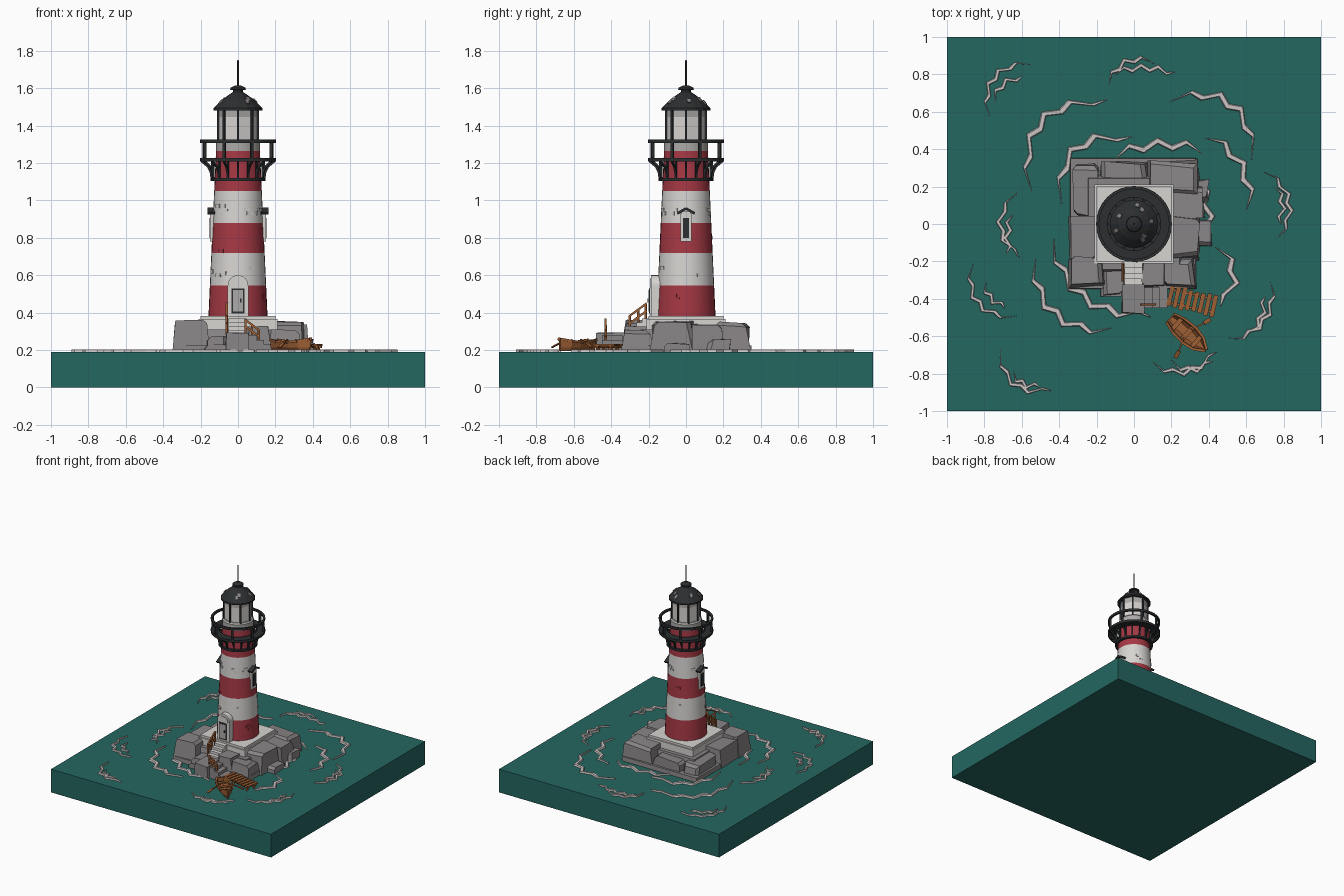
import bpy, bmesh, math, random
from math import sin, cos, pi, radians
from mathutils import Vector, Matrix

if "Cube" in bpy.data.objects:
    bpy.data.objects.remove(bpy.data.objects["Cube"])

random.seed(4)

def mat(name, r, g, b):
    m = bpy.data.materials.new(name)
    m.diffuse_color = (r, g, b, 1)
    m.use_nodes = True
    m.node_tree.nodes["Principled BSDF"].inputs["Base Color"].default_value = m.diffuse_color
    return m

TEAL = mat("sea_teal", .018, .135, .118)
RED = mat("stripe_red", .38, .04, .058)
WHITE = mat("wall_white", .68, .66, .64)
ROCK = mat("rock_grey", .25, .235, .24)
PALE = mat("pale_stone", .42, .41, .40)
DARK = mat("iron_dark", .025, .028, .03)
WOOD = mat("wood_brown", .34, .115, .035)
FOAM = mat("foam", .60, .55, .55)

def make(name, verts, faces, mats, idx=None, smooth=False):
    me = bpy.data.meshes.new(name)
    me.from_pydata(verts, [], faces)
    for m in (mats if isinstance(mats, list) else [mats]):
        me.materials.append(m)
    if idx:
        for p, i in zip(me.polygons, idx):
            p.material_index = i
    bm = bmesh.new(); bm.from_mesh(me)
    bmesh.ops.recalc_face_normals(bm, faces=bm.faces)
    bm.to_mesh(me); bm.free()
    ob = bpy.data.objects.new(name, me)
    bpy.context.collection.objects.link(ob)
    if smooth:
        bpy.ops.object.select_all(action='DESELECT')
        ob.select_set(True); bpy.context.view_layer.objects.active = ob
        bpy.ops.object.shade_smooth_by_angle(angle=radians(30))
    return ob

QUADS = [(0, 1, 3, 2), (4, 6, 7, 5), (0, 4, 5, 1), (2, 3, 7, 6), (0, 2, 6, 4), (1, 5, 7, 3)]

def box(name, lo, hi, m, rot=0, taper=1, jit=0):
    """Box by two corners, turned about its own z axis, with optional taper and jitter."""
    c = (Vector(lo) + Vector(hi)) / 2
    h = (Vector(hi) - Vector(lo)) / 2
    vs = []
    for x in (-1, 1):
        for y in (-1, 1):
            for z in (-1, 1):
                k = taper if z > 0 else 1
                v = Vector((x * h.x * k, y * h.y * k, z * h.z))
                v += Vector([random.uniform(-jit, jit) for _ in range(2)] + [random.uniform(-jit, 0) if z > 0 else 0])
                vs.append(c + Matrix.Rotation(rot, 3, 'Z') @ v)
    return make(name, vs, QUADS, m)

def bar(name, a, b, w, m, h=None):
    """Square bar between two points."""
    a, b = Vector(a), Vector(b)
    d = (b - a).normalized()
    s = d.cross(Vector((0, 0, 1)) if abs(d.z) < .95 else Vector((a.x, a.y, 0)) if a.xy.length > .01 else Vector((1, 0, 0))).normalized()
    u = s.cross(d) * (h or w) / 2
    s = s * w / 2
    return make(name, [p + i * s + j * u for p in (a, b) for i in (-1, 1) for j in (-1, 1)], QUADS, m)

def lathe(name, prof, mats, idx=None, n=32, smooth=True, closed=False, off=0):
    """Turned profile of (radius, z); idx is the material of each profile segment."""
    vs = [(r * cos(2 * pi * (k + off) / n), r * sin(2 * pi * (k + off) / n), z) for r, z in prof for k in range(n)]
    fs, ids, L = [], [], len(prof)
    for i in range(L if closed else L - 1):
        j = (i + 1) % L
        for k in range(n):
            fs.append((i * n + k, i * n + (k + 1) % n, j * n + (k + 1) % n, j * n + k))
            ids.append(idx[i] if idx else 0)
    if not closed:
        fs += [tuple(range(n)), tuple(range((L - 1) * n, L * n))]
        ids += [idx[0] if idx else 0, idx[-1] if idx else 0]
    return make(name, vs, fs, mats, ids, smooth)

def ring(name, r0, r1, z0, z1, m):
    return lathe(name, [(r0, z0), (r1, z0), (r1, z1), (r0, z1)], m, closed=True)

# sea block
box("sea", (-1, -1, 0), (1, 1, .19), TEAL)

# foam: zigzag tapered ribbons from p to q, bulging away from the island
def foam(x0, y0, x1, y1, bulge, w):
    p, q = Vector((x0, y0, 0)), Vector((x1, y1, 0))
    ch = q - p
    nrm = Vector((-ch.y, ch.x, 0)).normalized()
    if nrm.dot(p + q) < 0:
        nrm = -nrm
    n = max(5, int(ch.length / (w * 2.1)))
    vs, fs = [], []
    for i in range(n + 1):
        t = i / n
        c = p + ch * t + nrm * (bulge * 4 * t * (1 - t) + w * (.65 if i % 2 else -.65))
        e = nrm * w * (.1 + .5 * min(1, 4 * t * (1 - t) * 1.3))
        vs += [c - e + Vector((0, 0, .185)), c + e + Vector((0, 0, .185)), c + e * .6 + Vector((0, 0, .202)), c - e * .6 + Vector((0, 0, .202))]
        if i:
            fs += [(4 * i - 4 + k, 4 * i - 4 + (k + 1) % 4, 4 * i + (k + 1) % 4, 4 * i + k) for k in range(4)]
    make("foam", vs, fs + [(0, 1, 2, 3), tuple(4 * n + k for k in range(4))], FOAM)

for a in [(-.56, .18, -.13, .65, .2), (-.4, .12, 0, .45, .16), (-.1, .37, .36, .4, .04), (.2, .67, .64, .36, .16),
          (.4, .47, .62, .09, .07), (-.54, -.2, -.13, -.57, .13), (-.44, -.1, .1, -.48, .14), (.45, -.12, .44, -.44, .09),
          (.35, .24, .38, -.1, .03), (-.42, .53, -.2, .62, .0)][:9]:
    foam(*a, .032)
for a in [(-.78, .58, -.56, .86, .1), (-.75, .66, -.59, .78, .04), (-.14, .75, .1, .87, .06), (-.1, .81, .22, .8, .03),
          (.71, .28, .77, -.08, .09), (.76, .2, .77, .0, .03), (.52, -.62, .74, -.32, .08), (.62, -.58, .69, -.38, .03),
          (.1, -.75, .44, -.67, .08), (.2, -.74, .42, -.72, .05), (-.72, -.68, -.43, -.88, .1), (-.65, -.8, -.5, -.86, .03),
          (-.87, -.22, -.64, -.5, .1), (-.8, -.32, -.68, -.44, .03), (-.63, .17, -.6, -.18, .1), (-.66, .05, -.67, -.16, .01)]:
    foam(*a, .021)

# rock island: slabs and broken blocks around the plinth
def rock(x0, y0, x1, y1, z, taper=.88, jit=.014, rot=0):
    ob = box("rock", (x0, y0, .17), (x1, y1, z), ROCK, rot, taper, jit)
    bm = bmesh.new(); bm.from_mesh(ob.data)
    bmesh.ops.bevel(bm, geom=random.sample(list(bm.edges), 4), offset=.02, segments=1, affect='EDGES')
    bm.to_mesh(ob.data); bm.free()

box("rock_base", (-.345, -.35, .15), (.335, .355, .225), ROCK, 0, .985)
box("rock_core", (-.27, -.27, .2), (.27, .27, .31), ROCK, 0, .9)
for r in [(-.34, -.2, -.19, .05, .34), (-.33, .03, -.18, .33, .31), (-.34, -.34, -.15, -.17, .37, .85), (-.18, .17, .08, .335, .30),
          (.06, .16, .35, .34, .355), (.18, .03, .37, .2, .34), (.17, -.2, .36, .06, .36, .8), (.14, -.34, .34, -.17, .31, .8),
          (-.17, -.39, -.05, -.2, .28), (.03, -.34, .18, -.19, .33), (.27, -.12, .41, .02, .24), (.3, .1, .4, .24, .26, .8)]:
    rock(*r)
rock(-.18, -.39, .0, -.3, .235, .95, .006)
box("landing_rock", (-.07, -.48, .16), (.06, -.32, .295), ROCK, 0, .95, .006)

# plinth
box("plinth", (-.21, -.21, .28), (.21, .21, .365), WHITE)
box("plinth_cap", (-.2, -.2, .36), (.2, .2, .382), WHITE)

# stairs from the door to the landing, then down towards the jetty
for i in range(4):
    box("stair", (-.05, -.235 - .03 * i, .25), (.045, -.2 - .03 * i, .368 - .02 * i), WHITE)
for i in range(3):
    box("jetty_step", (.05 + .04 * i, -.45, .16), (.1 + .04 * i, -.34, .28 - .025 * i), ROCK)
for y, z in ((-.3, .31), (-.255, .34), (-.215, .37)):
    bar("stair_post", (-.06, y, z - .03), (-.06, y, z + .075), .011, WOOD)
for dz in (.035, .075):
    bar("stair_rail", (-.06, -.305, .305 + dz), (-.06, -.21, .375 + dz), .011, WOOD)
for x, z in ((.04, .29), (.075, .265), (.11, .24)):
    bar("jetty_post", (x, -.43, z - .03), (x, -.43, z + .07), .011, WOOD)
for dz in (.035, .07):
    bar("jetty_rail", (.035, -.43, .295 + dz), (.115, -.43, .235 + dz), .011, WOOD)

# jetty of planks
ang = radians(-13)
d, s = Vector((cos(ang), sin(ang), 0)), Vector((-sin(ang), cos(ang), 0))
o = Vector((.195, -.385, .228))
for i in range(8):
    p = o + d * (.034 * i)
    e = random.uniform(.052, .062)
    bar("jetty_plank", p - s * e, p + s * e, .024, WOOD, .01)
for k in (-.035, .035):
    bar("jetty_beam", o + s * k - d * .01 - Vector((0, 0, .01)), o + s * k + d * .25 - Vector((0, 0, .01)), .012, WOOD)
    for t in (.08, .23):
        p = o + s * k + d * t
        bar("jetty_pile", p - Vector((0, 0, .06)), p, .016, WOOD)

# rowing boat with seats and oars
B = Matrix.Translation((.285, -.585, .19)) @ Matrix.Rotation(radians(-42), 4, 'Z')
sections = [(-.125, .03, .065), (-.06, .05, .055), (.02, .054, .052), (.08, .042, .058), (.135, .006, .07)]
vs, fs = [], []
for x, w, h in sections:
    vs += [B @ Vector((x, a * w, z)) for a, z in ((-1, h), (-.85, .025), (-.5, .005), (.5, .005), (.85, .025), (1, h))]
for i in range(4):
    fs += [(6 * i + k, 6 * i + k + 1, 6 * i + k + 7, 6 * i + k + 6) for k in range(5)]
hull = make("boat_hull", vs, fs + [tuple(range(6))], WOOD)
sol = hull.modifiers.new("thickness", 'SOLIDIFY'); sol.thickness = .008; sol.offset = -1
for i in range(4):
    for sg in (-1, 1):
        (xa, wa, ha), (xb, wb, hb) = sections[i], sections[i + 1]
        bar("boat_rim", B @ Vector((xa, sg * wa, ha)), B @ Vector((xb, sg * wb, hb)), .012, WOOD)
for x, w in ((-.075, .042), (0, .048), (.065, .04)):
    bar("boat_seat", B @ Vector((x, -w, .042)), B @ Vector((x, w, .042)), .024, WOOD, .007)
for sg in (-1, 1):
    a, b, c = [B @ Vector((x, sg * y, z)) for x, y, z in ((.0, .03, .065), (.03, .1, .045), (.04, .14, .025))]
    bar("oar_shaft", a, b, .008, WOOD)
    bar("oar_blade", b, c, .022, WOOD, .006)

# striped tower
def rad(z):
    return .158 - (z - .38) * .046
zs = [.37, .545, .72, .88, 1.05, 1.27]
lathe("tower", [(rad(z), z) for z in zs], [RED, WHITE], [0, 1, 0, 1, 0])

# loose bricks standing slightly proud of the wall
for a, z in ((-128, .97), (-122, .945), (-70, .95), (-62, .93), (-130, .73), (-122, .61), (-135, .6), (-60, .64), (-25, .49),
             (-20, .47), (-35, .93), (-28, .95), (30, .6), (65, .95), (72, .93), (110, .66), (150, .95), (100, .8), (200, .62), (215, .97)):
    v = Vector((cos(radians(a)), sin(radians(a)), 0)) * (rad(z) - .001)
    t = Vector((-v.y, v.x, 0)).normalized() * .017
    v.z = z
    bar("brick", v - t, v + t, .009, RED if z < .54 or .72 < z < .88 else WHITE, .02)

# arched front door
def arch(name, w, z0, zc, y0, y1, m):
    pts = [(-w, z0), (w, z0)] + [(w * cos(pi * k / 12), zc + w * sin(pi * k / 12)) for k in range(13)]
    n = len(pts)
    make(name, [(x, y, z) for y in (y0, y1) for x, z in pts],
         [tuple(range(n)), tuple(range(n, 2 * n))] + [(k, (k + 1) % n, n + (k + 1) % n, n + k) for k in range(n)], m)
arch("door_surround", .055, .375, .545, -.188, -.1, WHITE)
arch("door_inner_arch", .042, .385, .54, -.193, -.18, WHITE)
box("door_frame", (-.036, -.197, .395), (.036, -.19, .53), DARK)
box("door_panel", (-.026, -.2, .405), (.026, -.195, .52), PALE)
box("door_handle", (.012, -.206, .455), (.02, -.198, .475), DARK)

# side windows with gabled hoods
for sg in (-1, 1):
    def wbox(n, y, z0, z1, x0, x1, m):
        box(n, (min(sg * x0, sg * x1), -y, z0), (max(sg * x0, sg * x1), y, z1), m)
    wbox("window_frame", .03, .78, .93, .12, .149, WHITE)
    wbox("window_pane", .016, .8, .905, .14, .152, DARK)
    wbox("window_gable", .025, .92, .94, .12, .147, WHITE)
    for k in (-1, 1):
        bar("window_hood", (sg * .143, k * .047, .93), (sg * .143, 0, .957), .042, DARK, .014)

# gallery: lower ring, curved brackets, deck and railing
ring("bracket_ring", .125, .146, 1.105, 1.12, DARK)
ring("gallery_deck", .142, .203, 1.208, 1.228, DARK)
ring("gallery_rail", .187, .203, 1.308, 1.325, DARK)
for k in range(16):
    c, sn = cos(pi * k / 8), sin(pi * k / 8)
    pts = [(.14, 1.11), (.146, 1.15), (.16, 1.18), (.195, 1.21)]
    for (r0, z0), (r1, z1) in zip(pts, pts[1:]):
        bar("bracket", (r0 * c, r0 * sn, z0), (r1 * c, r1 * sn, z1), .011, DARK)
    bar("bracket_upright", (.141 * c, .141 * sn, 1.11), (.141 * c, .141 * sn, 1.215), .009, DARK)
for k in range(8):
    c, sn = cos(pi * (k + .5) / 4), sin(pi * (k + .5) / 4)
    bar("rail_post", (.194 * c, .194 * sn, 1.22), (.194 * c, .194 * sn, 1.315), .015, DARK)

# lantern room
lathe("lantern_base", [(.118, 1.265), (.118, 1.315), (.108, 1.325)], PALE)
lathe("lantern_glass", [(.104, 1.315), (.104, 1.445), (.104, 1.495)], [WHITE, PALE], [0, 1], n=8, smooth=False)
for k in range(8):
    c, sn = .106 * cos(pi * k / 4), .106 * sin(pi * k / 4)
    bar("lantern_post", (c, sn, 1.31), (c, sn, 1.495), .011, DARK)

# roof, cap and mast
lathe("roof", [(.1, 1.49), (.13, 1.482), (.13, 1.493), (.085, 1.54), (.038, 1.572), (.028, 1.58), (.028, 1.59), (.042, 1.592),
               (.04, 1.602), (.015, 1.615)], DARK, n=16, smooth=False)
lathe("mast", [(.005, 1.6), (.004, 1.75)], DARK, n=8)
for a, t in ((80, .4), (60, .75), (-60, .5), (-50, .8), (-160, .45), (150, .7), (10, .6)):
    r, z = .13 - .045 * t, 1.495 + .047 * t
    c, sn = cos(radians(a)), sin(radians(a))
    bar("roof_slate", (r * c, r * sn, z), ((r - .02) * c, (r - .02) * sn, z + .021), .02, ROCK, .006)
